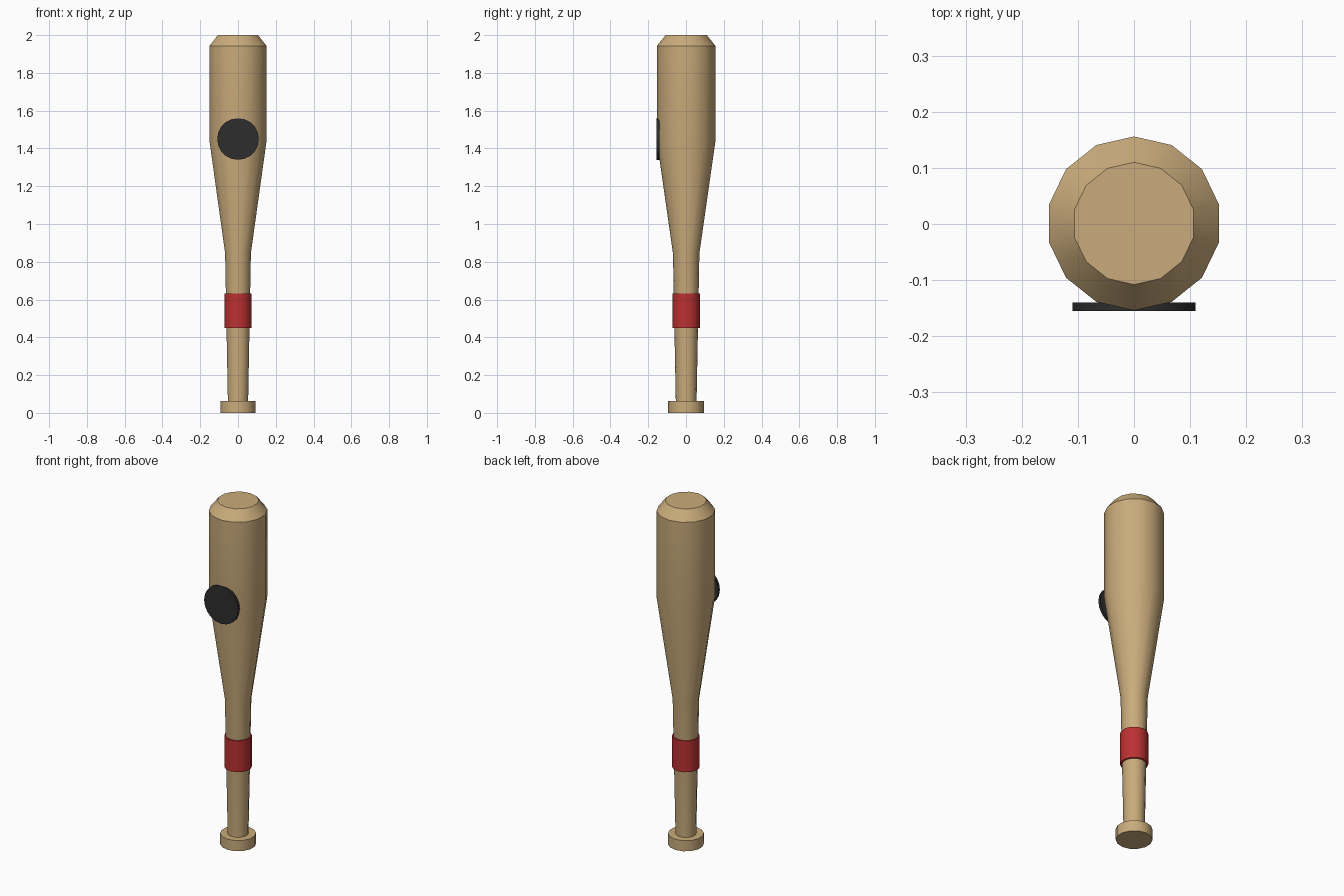
import bpy, math

if "Cube" in bpy.data.objects:
    bpy.data.objects.remove(bpy.data.objects["Cube"])

BODY_Y = 0.001  # body axis


def material(name, rgb):
    m = bpy.data.materials.new(name)
    m.diffuse_color = (*rgb, 1)
    m.use_nodes = True
    m.node_tree.nodes["Principled BSDF"].inputs["Base Color"].default_value = m.diffuse_color
    return m


wood = material("light wood", (0.59, 0.41, 0.20))
red = material("red", (0.50, 0.03, 0.032))
black = material("dark grey", (0.026, 0.026, 0.026))


def lathe(name, profile, sides, mat, loc, rot=(0, 0, 0)):
    """Revolve (radius, z) points around z, with flat caps at both ends."""
    verts, faces = [], []
    for r, z in profile:
        for i in range(sides):
            a = math.pi / 2 + 2 * math.pi * i / sides
            verts.append((r * math.cos(a), r * math.sin(a), z))
    for k in range(len(profile) - 1):
        for i in range(sides):
            j = (i + 1) % sides
            lo, hi = k * sides, (k + 1) * sides
            faces.append((lo + i, lo + j, hi + j, hi + i))
    faces.append(tuple(reversed(range(sides))))
    faces.append(tuple(range(len(verts) - sides, len(verts))))
    me = bpy.data.meshes.new(name)
    me.from_pydata(verts, [], faces)
    me.materials.append(mat)
    ob = bpy.data.objects.new(name, me)
    ob.location, ob.rotation_euler = loc, rot
    bpy.context.collection.objects.link(ob)
    bpy.ops.object.select_all(action='DESELECT')
    ob.select_set(True)
    bpy.context.view_layer.objects.active = ob
    bpy.ops.object.shade_smooth_by_angle(angle=math.radians(30))
    return ob


axis = (0, BODY_Y, 0)

# Knob at the bottom of the handle
lathe("knob", [(0.095, 0), (0.095, 0.062)], 14, wood, axis)

# Handle, taper, barrel and chamfered end in one profile
lathe("bat_body", [(0.055, 0.06), (0.070, 0.845), (0.155, 1.44),
                   (0.155, 1.943), (0.109, 2.0)], 14, wood, axis)

# Red grip band
lathe("grip_band", [(0.073, 0.45), (0.073, 0.632)], 14, red, axis)

# Dark round plate on the front of the barrel
lathe("front_disc", [(0.11, 0), (0.11, 0.015)], 20, black,
      (0, -0.14, 1.45), (math.pi / 2, 0, 0))
